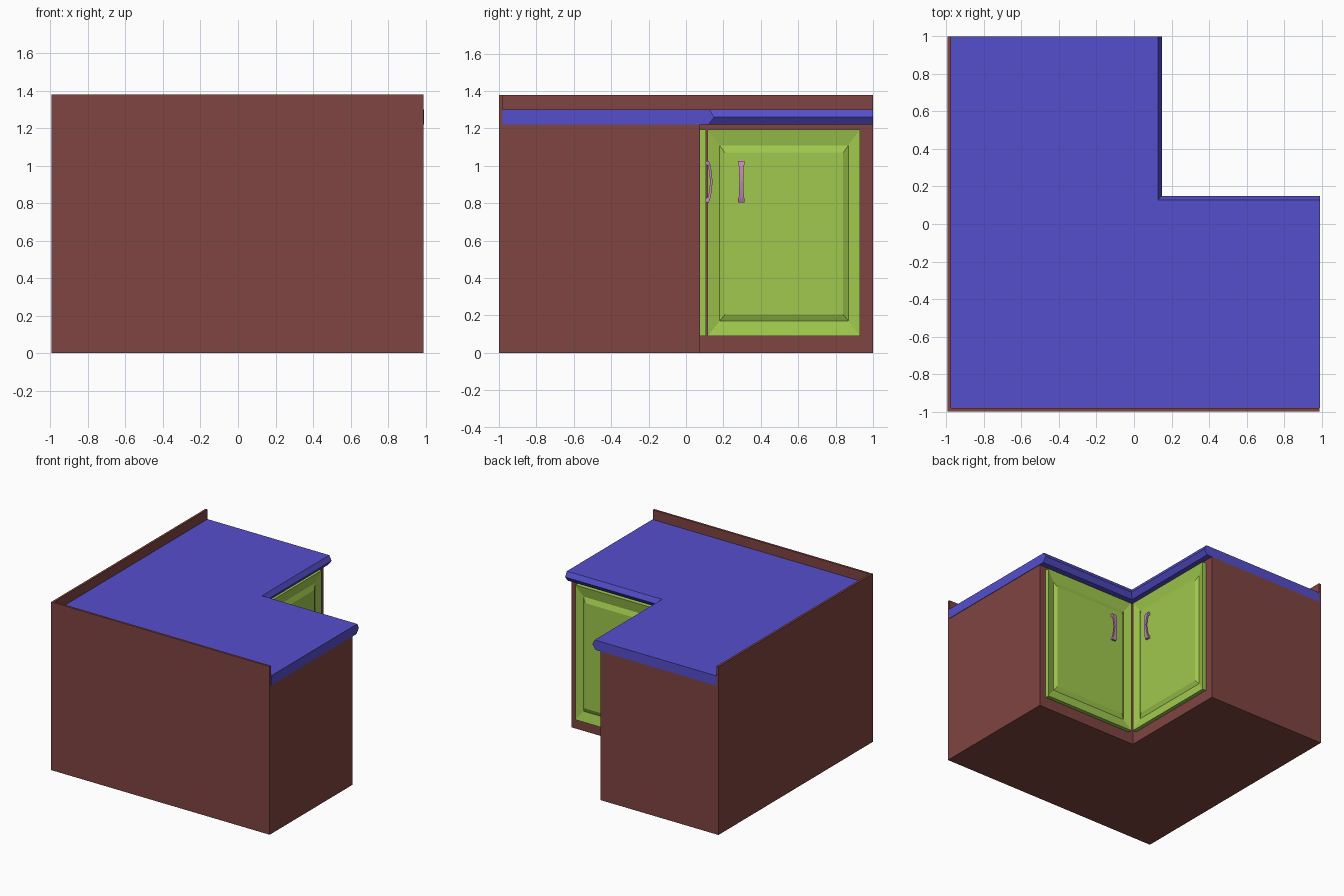
import bpy, bmesh

if "Cube" in bpy.data.objects:
    bpy.data.objects.remove(bpy.data.objects["Cube"])


def material(name, rgb):
    m = bpy.data.materials.new(name)
    m.diffuse_color = (*rgb, 1)
    m.use_nodes = True
    m.node_tree.nodes["Principled BSDF"].inputs["Base Color"].default_value = m.diffuse_color
    return m


WOOD = material("wood_brown", (0.21, 0.058, 0.053))
BLUE = material("counter_blue", (0.09, 0.077, 0.60))
GREEN = material("door_green", (0.35, 0.58, 0.075))
PINK = material("handle_pink", (0.55, 0.25, 0.50))


def loft(name, rings, mat):
    """Skin a stack of equal-length point rings and cap both ends."""
    bm = bmesh.new()
    rows = [[bm.verts.new(p) for p in ring] for ring in rings]
    n = len(rows[0])
    for a, b in zip(rows, rows[1:]):
        for i in range(n):
            j = (i + 1) % n
            bm.faces.new((a[i], a[j], b[j], b[i]))
    bm.faces.new(rows[0][::-1])
    bm.faces.new(rows[-1])
    bmesh.ops.recalc_face_normals(bm, faces=bm.faces)
    mesh = bpy.data.meshes.new(name)
    bm.to_mesh(mesh)
    bm.free()
    mesh.materials.append(mat)
    ob = bpy.data.objects.new(name, mesh)
    bpy.context.collection.objects.link(ob)
    return ob


def l_ring(x0, y0, x1, y1, ix, iy, z):
    """L outline with its inner corner at (ix, iy)."""
    return [(x0, y0, z), (x1, y0, z), (x1, iy, z), (ix, iy, z), (ix, y1, z), (x0, y1, z)]


# Corner cabinet body
X0, X1, Y0, Y1 = -0.995, 0.988, -1.0, 1.0
FACE = 0.075
loft("cabinet_body", [l_ring(X0, Y0, X1, Y1, FACE, FACE, z) for z in (0, 1.22)], WOOD)

# Countertop with a pointed front edge
T = 0.018
loft("countertop", [l_ring(X0 + T, Y0 + T, 0.992, Y1, e, e, z)
                    for e, z in ((0.12, 1.22), (0.15, 1.26), (0.128, 1.30))], BLUE)

# Backsplash along the two wall sides
loft("backsplash", [l_ring(X0, Y0, X1, Y1, X0 + T, Y0 + T, z) for z in (1.22, 1.38)], WOOD)


def rect(d, u0, u1, z0, z1):
    return [(d, u0, z0), (d, u1, z0), (d, u1, z1), (d, u0, z1)]


# Raised-panel door: back, front rim, sunken groove, raised panel
door = [rect(FACE, 0.115, 0.93, 0.09, 1.195),
        rect(0.107, 0.115, 0.93, 0.09, 1.195),
        rect(0.090, 0.18, 0.868, 0.17, 1.11),
        rect(0.106, 0.208, 0.84, 0.205, 1.07)]

# Bowed handle: height, half width, inner depth, outer depth
UC = 0.296
handle = [[(d0, UC - w, z), (d1, UC - w, z), (d1, UC + w, z), (d0, UC + w, z)]
          for z, w, d0, d1 in ((0.805, 0.018, 0.100, 0.122),
                               (0.825, 0.017, 0.104, 0.130),
                               (0.832, 0.014, 0.118, 0.132),
                               (0.870, 0.012, 0.125, 0.138),
                               (0.915, 0.010, 0.129, 0.142),
                               (0.960, 0.012, 0.125, 0.138),
                               (1.000, 0.014, 0.118, 0.132),
                               (1.007, 0.017, 0.104, 0.130),
                               (1.027, 0.018, 0.100, 0.122))]

# Both doors are mirror images across the corner diagonal
for side, swap in (("right", False), ("back", True)):
    for part, rings, mat in (("door", door, GREEN), ("handle", handle, PINK)):
        pts = [[(y, x, z) if swap else (x, y, z) for x, y, z in r] for r in rings]
        loft(f"{side}_{part}", pts, mat)
